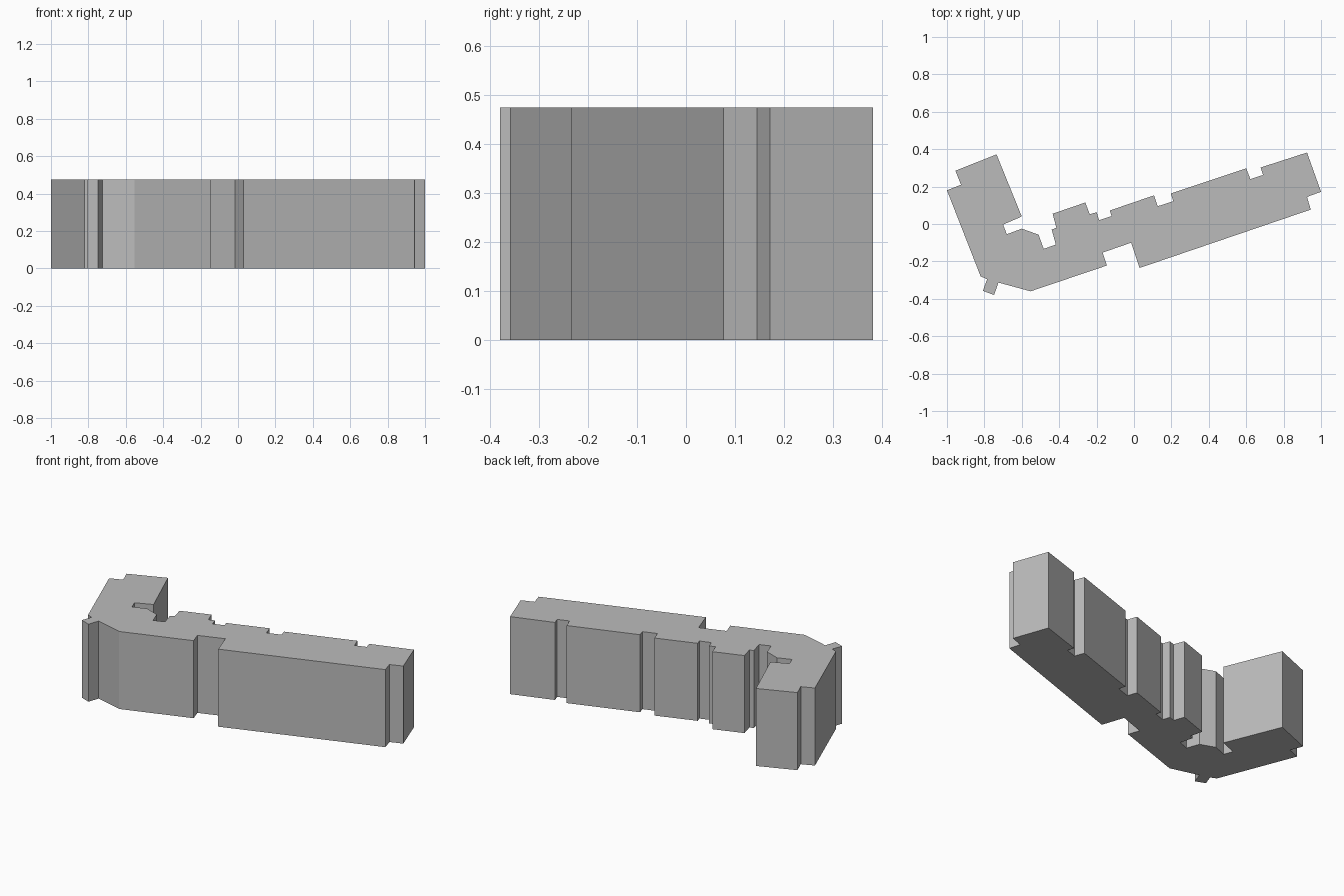
import bpy
import bmesh

default_cube = bpy.data.objects.get("Cube")
if default_cube:
    bpy.data.objects.remove(default_cube, do_unlink=True)

HEIGHT = 0.475

# Short wing: end wall and courtyard side
short_wing = [(-1, .18), (-.925, .21), (-.955, .285), (-.735, .372), (-.6, .04)]

# Inner corner recesses between the wings
inner_corner = [(-.7, -.003), (-.68, -.055), (-.6, -.025), (-.51, -.057),
                (-.483, -.133), (-.418, -.11), (-.44, -.03), (-.415, -.02)]

# Long wing: rear wall with its notches
rear_wall = [(-.435, .055), (-.26, .115), (-.237, .052), (-.2, .063),
             (-.186, .02), (-.12, .042), (-.13, .072), (.107, .153),
             (.127, .095), (.21, .122), (.197, .163), (.6, .298),
             (.622, .24), (.69, .262), (.677, .302), (.925, .382)]

# Long wing: stepped end wall and front wall with the entrance recess
front_wall = [(1, .172), (.925, .145), (.945, .077), (.03, -.235),
              (-.015, -.1), (-.168, -.153), (-.145, -.222), (-.553, -.36)]

# Outer corner with the small projecting bay
outer_corner = [(-.725, -.313), (-.748, -.38), (-.808, -.357),
                (-.785, -.295), (-.82, -.28)]


def make_material(name, color):
    material = bpy.data.materials.new(name)
    material.use_nodes = True
    material.diffuse_color = color
    for node in material.node_tree.nodes:
        if node.type == "BSDF_PRINCIPLED":
            node.inputs["Base Color"].default_value = color
    return material


def extrude_outline(name, outline, height, material):
    """Raise a closed floor plan into a solid, flat-faced block."""
    bm = bmesh.new()
    floor = bm.faces.new([bm.verts.new((x, y, 0)) for x, y in outline])
    raised = bmesh.ops.extrude_face_region(bm, geom=[floor], use_keep_orig=True)
    roof_verts = [item for item in raised["geom"]
                  if isinstance(item, bmesh.types.BMVert)]
    bmesh.ops.translate(bm, verts=roof_verts, vec=(0, 0, height))
    bmesh.ops.recalc_face_normals(bm, faces=bm.faces[:])
    mesh = bpy.data.meshes.new(name)
    bm.to_mesh(mesh)
    bm.free()
    mesh.materials.append(material)
    block = bpy.data.objects.new(name, mesh)
    bpy.context.collection.objects.link(block)
    return block


# Building block
grey = make_material("light grey", (.5, .5, .5, 1))
floor_plan = short_wing + inner_corner + rear_wall + front_wall + outer_corner
extrude_outline("building_block", floor_plan, HEIGHT, grey)
